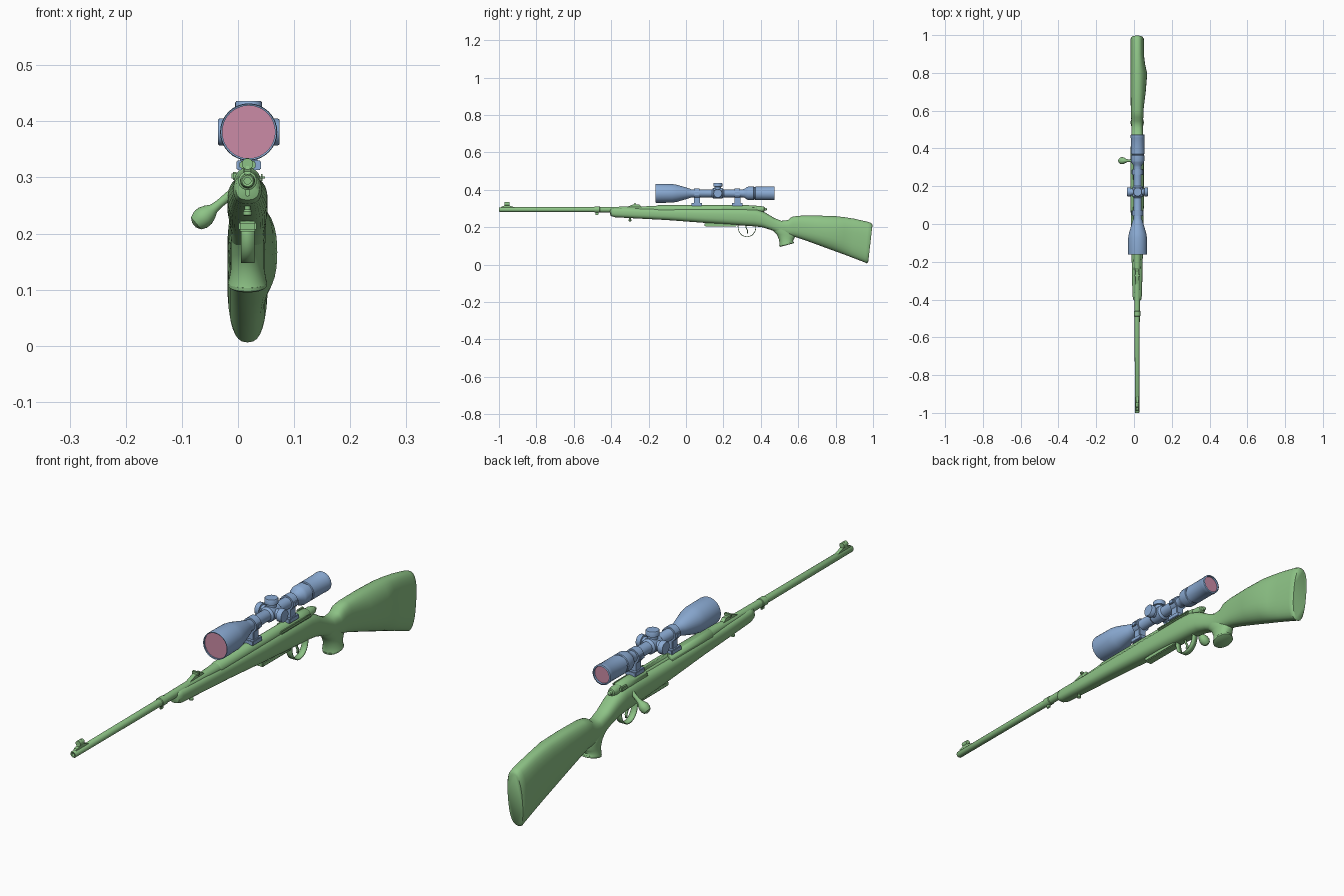
import bpy, bmesh
from math import sin, cos, pi, radians, copysign
from mathutils import Vector, Matrix

cube = bpy.data.objects.get("Cube")
if cube:
    bpy.data.objects.remove(cube)

CX, BORE, SIGHT = 0.017, 0.294, 0.381   # centre plane, barrel height, scope height


def material(name, rgb):
    m = bpy.data.materials.new(name)
    m.use_nodes = True
    m.diffuse_color = (*rgb, 1)
    m.node_tree.nodes["Principled BSDF"].inputs["Base Color"].default_value = (*rgb, 1)
    return m


GREEN = material("soft green", (0.27, 0.55, 0.24))
BLUE = material("steel blue", (0.26, 0.41, 0.66))
PINK = material("rose glass", (0.60, 0.26, 0.38))


def finish(name, bm, mat, angle=35):
    bmesh.ops.recalc_face_normals(bm, faces=bm.faces)
    mesh = bpy.data.meshes.new(name)
    bm.to_mesh(mesh)
    bm.free()
    ob = bpy.data.objects.new(name, mesh)
    bpy.context.collection.objects.link(ob)
    mesh.materials.append(mat)
    bpy.ops.object.select_all(action="DESELECT")
    ob.select_set(True)
    bpy.context.view_layer.objects.active = ob
    bpy.ops.object.shade_smooth_by_angle(angle=radians(angle))
    return ob


def skin(name, rings, mat, angle=35):
    """Bridge a list of equal rings and cap both ends."""
    bm = bmesh.new()
    rows = [[bm.verts.new(p) for p in ring] for ring in rings]
    n = len(rows[0])
    for a, b in zip(rows, rows[1:]):
        for i in range(n):
            j = (i + 1) % n
            bm.faces.new((a[i], a[j], b[j], b[i]))
    bm.faces.new(rows[0])
    bm.faces.new(rows[-1])
    return finish(name, bm, mat, angle)


def lathe(name, profile, mat, origin, axis=(0, 1, 0), sides=32):
    """Turn (distance, radius) pairs around an axis through origin."""
    turn = Vector((0, 0, 1)).rotation_difference(Vector(axis)).to_matrix()
    rings = [[Vector(origin) + turn @ Vector((r * cos(2 * pi * i / sides), r * sin(2 * pi * i / sides), d))
              for i in range(sides)] for d, r in profile]
    return skin(name, rings, mat)


def loft(name, stations, mat, power=2.6, sides=32):
    """Station: top y, top z, bottom y, bottom z, half width, left swelling."""
    rings = []
    for ty, tz, by, bz, w, swell in stations:
        ring = []
        for i in range(sides):
            a = 2 * pi * i / sides
            c, s = (copysign(abs(f) ** (2 / power), f) for f in (cos(a), sin(a)))
            t = (s + 1) / 2
            x = CX + w * c + swell * max(0, cos(a)) ** 2
            ring.append((x, by + (ty - by) * t, bz + (tz - bz) * t))
        rings.append(ring)
    return skin(name, rings, mat, 50)


def box(name, x, y, z, mat, bevel=0.002):
    """Bevelled block from (low, high) pairs."""
    bm = bmesh.new()
    bmesh.ops.create_cube(bm, size=1)
    lo, hi = Vector((x[0], y[0], z[0])), Vector((x[1], y[1], z[1]))
    bmesh.ops.transform(bm, verts=bm.verts,
                        matrix=Matrix.Translation((lo + hi) / 2) @ Matrix.Diagonal((*(hi - lo), 1)))
    if bevel:
        bmesh.ops.bevel(bm, geom=bm.edges[:], offset=bevel, segments=2, affect="EDGES")
    return finish(name, bm, mat)


def plate(name, outline, half, mat):
    """Side outline of (y, z) points given a thickness across x."""
    return skin(name, [[(CX + s * half, y, z) for y, z in outline] for s in (-1, 1)], mat)


def strap(name, path, half, thick):
    """Bent flat strip following (y, z) points."""
    bm = bmesh.new()
    rows = [[bm.verts.new((CX + s * half, y, z)) for s in (-1, 1)] for y, z in path]
    for a, b in zip(rows, rows[1:]):
        bm.faces.new((a[0], a[1], b[1], b[0]))
    ob = finish(name, bm, GREEN, 50)
    mod = ob.modifiers.new("thickness", "SOLIDIFY")
    mod.thickness, mod.offset = thick, 0


# Stock: fore-end, wrist and butt in one loft
loft("stock", [
    (-.406, .298, -.406, .272, .012, 0), (-.400, .303, -.402, .260, .021, 0),
    (-.38, .304, -.38, .253, .025, 0), (-.25, .301, -.25, .246, .028, 0),
    (-.1, .300, -.1, .238, .031, 0), (.1, .300, .1, .223, .035, 0),
    (.3, .301, .3, .209, .036, 0), (.37, .298, .37, .204, .036, 0),
    (.42, .280, .41, .199, .034, 0), (.47, .250, .455, .185, .031, 0),
    (.51, .234, .51, .160, .030, 0), (.545, .238, .555, .150, .031, 0),
    (.565, .255, .585, .147, .033, 0), (.60, .261, .62, .136, .034, 0),
    (.70, .262, .70, .107, .035, .010), (.80, .259, .79, .074, .036, .017),
    (.85, .253, .84, .056, .036, .006), (.90, .245, .885, .039, .036, 0),
    (.975, .228, .955, .012, .036, 0), (.99, .222, .967, .006, .035, 0),
    (.997, .212, .974, .012, .030, 0)], GREEN)

# Pistol grip with its cap
loft("pistol_grip", [
    (.56, .205, .43, .215, .028, 0), (.575, .175, .455, .190, .030, 0),
    (.585, .152, .484, .163, .030, 0), (.578, .138, .497, .135, .030, 0),
    (.572, .127, .500, .112, .033, 0), (.575, .121, .499, .103, .035, 0)], GREEN, 2.1)
loft("grip_cap", [(.576, .121, .498, .103, .034, 0), (.578, .116, .499, .097, .034, 0),
                  (.574, .113, .503, .095, .030, 0)], GREEN, 2.1)

# Barrel with hollow muzzle and collar
lathe("barrel", [(-.96, .006), (-.999, .006), (-1, .010), (-.996, .0125), (-.49, .0135),
                 (-.488, .0165), (-.462, .0165), (-.46, .0145), (-.25, .016), (-.15, .021), (-.13, .022)],
      GREEN, (CX, 0, BORE))
box("barrel_swivel", (CX - .004, CX + .004), (-.485, -.468), (.266, .284), GREEN)
lathe("fore_end_stud", [(0, .005), (.012, .005), (.016, .008), (.022, .008), (.024, .005)],
      GREEN, (CX, -.30, .255), (0, 0, -1), 16)

# Front and rear sights
plate("front_sight_ramp", [(-.99, .304), (-.985, .311), (-.965, .316), (-.945, .316), (-.91, .304)], .006, GREEN)
plate("front_sight_blade", [(-.972, .314), (-.966, .332), (-.955, .335), (-.945, .314)], .003, GREEN)
lathe("front_sight_hood", [(-.97, .008), (-.97, .010), (-.945, .010), (-.945, .008)], GREEN, (CX, 0, .324), sides=20)
plate("rear_sight_ramp", [(-.33, .304), (-.285, .320), (-.25, .320), (-.23, .304)], .008, GREEN)
box("rear_sight_leaf", (CX - .014, CX + .014), (-.278, -.268), (.316, .329), GREEN)

# Receiver with an open loading port on the right
receiver = lathe("receiver", [(-.16, .019), (-.15, .0235), (.33, .0235), (.375, .022), (.38, .019)],
                 GREEN, (CX, 0, BORE))
cutter = box("port_cutter", (CX - .05, CX - .004), (.09, .235), (.288, .34), GREEN, 0)
cutter.hide_render = True
cutter.hide_viewport = True
cut = receiver.modifiers.new("port", "BOOLEAN")
cut.object, cut.solver = cutter, "EXACT"
lathe("bolt_body", [(.08, .012), (.24, .012)], GREEN, (CX, 0, BORE))
lathe("bolt_shroud", [(.37, .017), (.40, .017), (.418, .013), (.42, .008), (.43, .007), (.432, .004)],
      GREEN, (CX, 0, BORE + .002))
box("receiver_side_rail", (CX + .020, CX + .031), (.19, .37), (.294, .306), GREEN, .004)
box("safety_catch", (CX - .029, CX - .017), (.36, .395), (.295, .310), GREEN, .003)

# Bolt handle and knob
start, end = Vector((CX - .012, .335, .285)), Vector((-.057, .335, .233))
lathe("bolt_handle", [(0, .009), (.025, .008), (.05, .0075), (.063, .009), (.072, .0145), (.083, .0185),
                      (.094, .0185), (.104, .014), (.109, .005)],
      GREEN, start, end - start, 20)

# Trigger, guard and floor plate
strap("trigger_guard", [(.326 - .048 * cos(pi * i / 20), .212 - .063 * sin(pi * i / 20) ** .8)
                        for i in range(21)], .012, .0035)
strap("trigger", [(.318, .212), (.322, .195), (.330, .18), (.328, .167)], .004, .005)
box("floor_plate", (CX - .016, CX + .016), (.10, .27), (.204, .222), GREEN, .003)

# Scope mounts: base, foot and clamp ring with screw
for label, y in (("front", .058), ("rear", .275)):
    box(label + "_mount_base", (CX - .020, CX + .024), (y - .028, y + .028), (.313, .330), BLUE)
    box(label + "_mount_post", (CX - .013, CX + .018), (y - .016, y + .016), (.325, .368), BLUE)
    lathe(label + "_mount_ring", [(-.015, .021), (-.015, .027), (.015, .027), (.015, .021)],
          BLUE, (CX + .002, y, SIGHT))
    for s in (-1, 1):
        box(label + "_ring_lug", (CX + .002 + s * .026 - .006, CX + .002 + s * .026 + .006),
            (y - .012, y + .012), (SIGHT - .008, SIGHT + .008), BLUE)

# Scope tube with bell and eyepiece, both ends recessed
SX = CX + .002
lathe("scope_body", [(-.150, .047), (-.161, .047), (-.162, .050), (-.155, .051), (-.075, .050),
                     (-.05, .046), (.015, .027), (.03, .021), (.30, .021), (.312, .023), (.325, .033),
                     (.335, .036), (.362, .036), (.364, .033), (.369, .033), (.371, .036), (.455, .036),
                     (.457, .037), (.472, .037), (.474, .032), (.462, .031)], BLUE, (SX, 0, SIGHT))
lathe("objective_lens", [(-.156, .048), (-.149, .048)], PINK, (SX, 0, SIGHT))
lathe("eyepiece_lens", [(.460, .0325), (.467, .0325)], PINK, (SX, 0, SIGHT))

# Turret housing with three capped dials
lathe("turret_housing", [(.138, .021), (.146, .028), (.194, .028), (.202, .021)], BLUE, (SX, 0, SIGHT))
for name, axis in (("top_dial", (0, 0, 1)), ("right_dial", (-1, 0, 0)), ("left_dial", (1, 0, 0))):
    lathe(name, [(.01, .018), (.035, .018), (.036, .024), (.052, .024), (.055, .022)],
          BLUE, (SX, .17, SIGHT), axis, 24)
